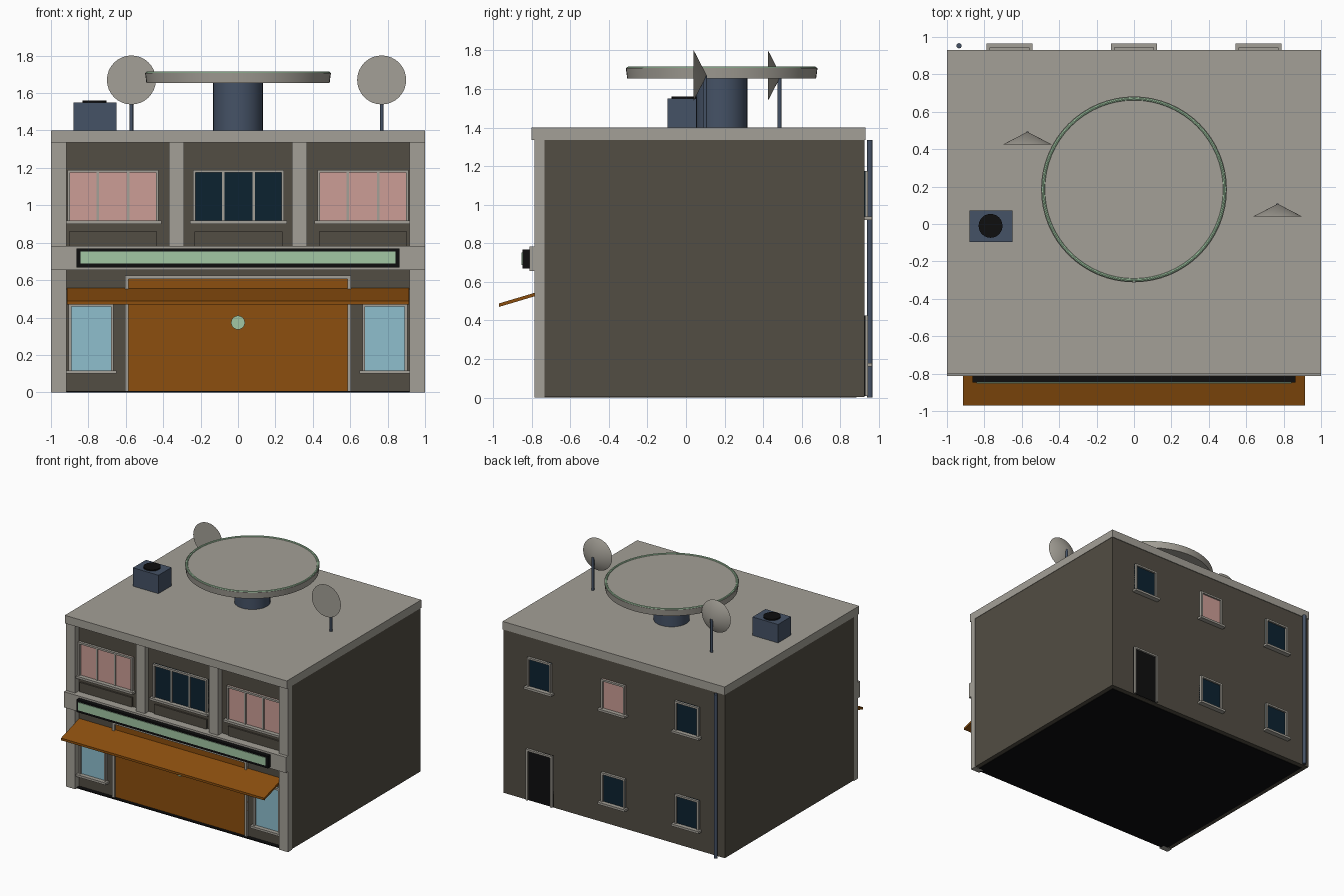
import bpy, bmesh, math

cube = bpy.data.objects.get("Cube")
if cube:
    bpy.data.objects.remove(cube, do_unlink=True)


def material(name, r, g, b):
    """Flat material from 0-255 display values, stored as linear."""
    def lin(c):
        c /= 255
        return c / 12.92 if c <= 0.04045 else ((c + 0.055) / 1.055) ** 2.4
    colour = (lin(r), lin(g), lin(b), 1)
    m = bpy.data.materials.new(name)
    m.use_nodes = True
    m.diffuse_color = colour
    m.node_tree.nodes["Principled BSDF"].inputs["Base Color"].default_value = colour
    return m


STONE = material("pale_stone", 164, 160, 151)
WALL = material("dark_wall", 82, 77, 67)
ORANGE = material("burnt_orange", 140, 79, 14)
GREEN = material("pale_green", 162, 199, 164)
STEEL = material("blue_steel", 69, 82, 102)
BLACK = material("black", 14, 14, 15)
DARK = material("dark_glass", 12, 34, 48)
PINK = material("pink_glass", 204, 158, 150)
BLUE = material("blue_glass", 142, 191, 206)


def box(name, xs, ys, zs, mat):
    bm = bmesh.new()
    bmesh.ops.create_cube(bm, size=1)
    for v in bm.verts:
        v.co = [r[0] if c < 0 else r[1] for c, r in zip(v.co, (xs, ys, zs))]
    bmesh.ops.recalc_face_normals(bm, faces=bm.faces)
    mesh = bpy.data.meshes.new(name)
    bm.to_mesh(mesh)
    bm.free()
    mesh.materials.append(mat)
    ob = bpy.data.objects.new(name, mesh)
    bpy.context.collection.objects.link(ob)
    return ob


def finish(name, mat):
    ob = bpy.context.object
    ob.name = name
    ob.data.materials.append(mat)
    bpy.ops.object.shade_smooth_by_angle(angle=math.radians(35))
    return ob


def rod(name, x, y, z0, z1, r, mat, sides=16, r_top=None):
    bpy.ops.mesh.primitive_cone_add(vertices=sides, radius1=r, radius2=r_top or r,
                                    depth=z1 - z0, location=(x, y, (z0 + z1) / 2))
    return finish(name, mat)


def opening(name, cx, width, z0, z1, face, out, glass, trim=0.015, panes=1, sill=True):
    """Framed pane on a wall at y = face; out is the outward direction."""
    def ys(a, b):
        return sorted((face + out * a, face + out * b))
    x0, x1 = cx - width / 2, cx + width / 2
    depth = ys(-0.005, 0.02)
    box(name + "_pane", (x0, x1), ys(-0.005, 0.006), (z0, z1), glass)
    for side, a, b in (("right", x0, x0 + trim), ("left", x1 - trim, x1)):
        box(f"{name}_{side}_jamb", (a, b), depth, (z0, z1), STONE)
    box(name + "_head", (x0, x1), depth, (z1 - trim, z1), STONE)
    for i in range(1, panes):
        x = x0 + width * i / panes
        box(f"{name}_mullion_{i}", (x - 0.007, x + 0.007), ys(-0.005, 0.014), (z0, z1), STONE)
    if sill:
        box(name + "_sill", (x0 - 0.016, x1 + 0.016), ys(-0.005, 0.04),
            (z0 - 0.005, z0 + 0.013), STONE)


FRONT, BACK = -0.735, 0.925

# Building shell
box("building_body", (-0.997, 0.997), (FRONT, BACK), (0.004, 1.34), WALL)
box("floor_plate", (-0.96, 0.96), (FRONT - 0.03, BACK - 0.04), (0, 0.008), BLACK)
box("roof_slab", (-1, 1), (-0.80, 0.93), (1.335, 1.4), STONE)
box("front_band", (-1, 1), (-0.812, FRONT), (0.655, 0.783), STONE)

# Front pilasters
for label, s in (("right", -1), ("left", 1)):
    box(label + "_corner_pilaster", sorted((s * 0.917, s)), (-0.785, FRONT), (0, 1.335), STONE)
    box(label + "_inner_pilaster", sorted((s * 0.29, s * 0.37)), (-0.785, FRONT),
        (0.7, 1.335), STONE)

# Upper front windows and the panels under them
for label, cx, glass in (("right", -0.668, PINK), ("middle", 0.003, DARK), ("left", 0.668, PINK)):
    opening(label + "_upper_window", cx, 0.488, 0.905, 1.19, FRONT, -1, glass, panes=3)
    box(label + "_wall_panel", (cx - 0.235, cx + 0.235), (FRONT - 0.012, FRONT), (0.72, 0.86), WALL)

# Shop windows
for label, cx in (("right", -0.785), ("left", 0.785)):
    opening(label + "_shop_window", cx, 0.24, 0.105, 0.475, FRONT, -1, BLUE)

# Wide shop door with a round badge
opening("shop_door", 0, 1.21, 0.008, 0.625, FRONT, -1, ORANGE, trim=0.02, sill=False)
bpy.ops.mesh.primitive_cylinder_add(vertices=24, radius=0.037, depth=0.012,
                                    location=(0, FRONT - 0.01, 0.373),
                                    rotation=(math.pi / 2, 0, 0))
finish("door_badge", GREEN)

# Sign board
box("sign_board", (-0.863, 0.863), (-0.847, -0.81), (0.668, 0.768), BLACK)
box("sign_face", (-0.843, 0.843), (-0.852, -0.845), (0.688, 0.753), GREEN)

# Sloping awning
awning = box("awning", (-0.915, 0.915), (-0.97, FRONT), (0.47, 0.488), ORANGE)
for v in awning.data.vertices:
    if v.co.y > -0.9:
        v.co.z += 0.07

# Back door and windows
opening("back_door", 0.665, 0.235, 0.008, 0.425, BACK, 1, BLACK, sill=False)
for label, cx, z0, glass in (("left_upper", 0.665, 0.925, DARK), ("middle_upper", 0, 0.925, PINK),
                             ("right_upper", -0.665, 0.925, DARK), ("middle_lower", 0, 0.165, DARK),
                             ("right_lower", -0.665, 0.165, DARK)):
    opening(label + "_back_window", cx, 0.215, z0, z0 + 0.25, BACK, 1, glass)

# Drain pipe
rod("drain_pipe", -0.935, 0.953, 0, 1.335, 0.014, STEEL)

# Round roof platform
rod("platform_pillar", 0, 0.185, 1.4, 1.66, 0.133, STEEL, 32)
rod("platform_disc", 0, 0.185, 1.655, 1.708, 0.49, STONE, 64, 0.497)
bpy.ops.mesh.primitive_torus_add(major_segments=64, minor_segments=8, major_radius=0.485,
                                 minor_radius=0.009, location=(0, 0.185, 1.707))
finish("platform_trim_ring", GREEN)

# Roof cooling unit
box("cooling_unit", (-0.88, -0.65), (-0.095, 0.073), (1.4, 1.55), STEEL)
rod("cooling_fan", -0.767, -0.01, 1.54, 1.56, 0.064, BLACK, 24)

# Dishes
for label, x, y in (("left", 0.768, 0.04), ("right", -0.57, 0.425)):
    rod(label + "_dish_post", x, y + 0.06, 1.4, 1.67, 0.01, STEEL, 12)
    bpy.ops.mesh.primitive_cone_add(vertices=32, radius1=0.131, radius2=0, depth=0.068,
                                    location=(x, y + 0.034, 1.67),
                                    rotation=(-math.pi / 2, 0, 0))
    finish(label + "_dish", STONE)
